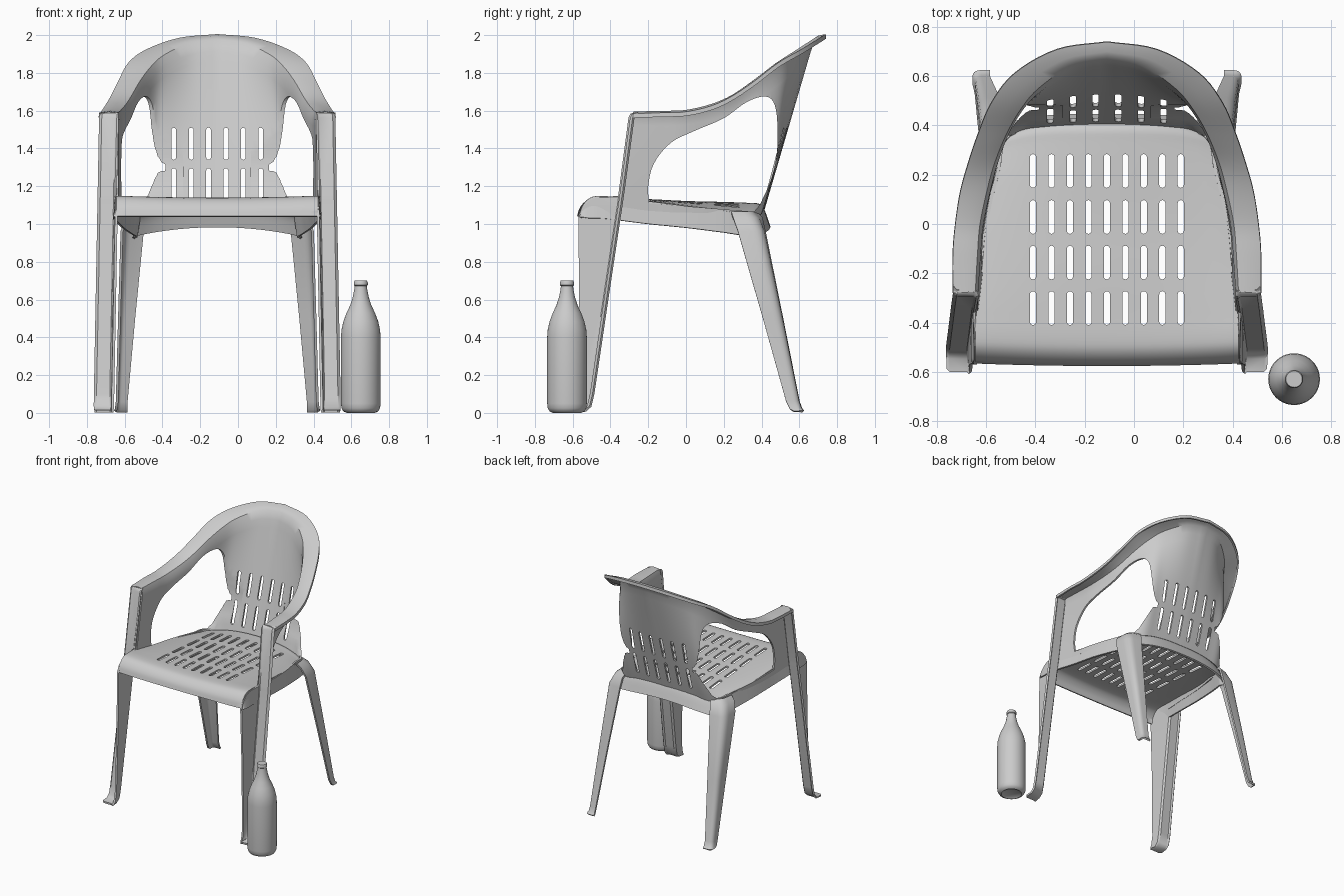
import bpy, bmesh, math
from mathutils import Vector

if "Cube" in bpy.data.objects:
    bpy.data.objects.remove(bpy.data.objects["Cube"])

CX = -0.11  # symmetry plane of the chair


def smooth(pts, n):
    """Catmull-Rom through tuples of any length."""
    p = [Vector(q) for q in pts]
    p = [2 * p[0] - p[1]] + p + [2 * p[-1] - p[-2]]
    out = []
    for i in range(1, len(p) - 2):
        a, b, c, d = p[i - 1:i + 3]
        for k in range(n):
            t = k / n
            out.append(b + (c - a) * (t / 2) + (2 * a - 5 * b + 4 * c - d) * (t * t / 2)
                       + (3 * b - a - 3 * c + d) * (t ** 3 / 2))
    return out + [p[-2]]


def make(name, bm, loc=(CX, 0, 0)):
    bmesh.ops.recalc_face_normals(bm, faces=bm.faces)
    me = bpy.data.meshes.new(name)
    bm.to_mesh(me)
    bm.free()
    ob = bpy.data.objects.new(name, me)
    ob.location = loc
    bpy.context.collection.objects.link(ob)
    return ob


def sheet(name, rows, loc=(CX, 0, 0)):
    bm = bmesh.new()
    g = [[bm.verts.new(p) for p in r] for r in rows]
    for r, s in zip(g, g[1:]):
        for j in range(len(r) - 1):
            bm.faces.new((r[j], r[j + 1], s[j + 1], s[j]))
    bmesh.ops.remove_doubles(bm, verts=bm.verts, dist=1e-5)
    return make(name, bm, loc)


def prisms(name, polys, vec):
    bm = bmesh.new()
    for poly in polys:
        a = [bm.verts.new(p) for p in poly]
        b = [bm.verts.new(Vector(p) + Vector(vec)) for p in poly]
        bm.faces.new(a)
        bm.faces.new(b[::-1])
        for i in range(len(a)):
            j = (i + 1) % len(a)
            bm.faces.new((a[i], b[i], b[j], a[j]))
    ob = make(name, bm)
    ob.hide_render = True
    return ob


def slot(u, lo, hi, r=0.0125):
    """2D outline of a round-ended slot."""
    out = []
    for c, a0 in ((hi - r, 0), (lo + r, math.pi)):
        for k in range(7):
            a = a0 + math.pi * k / 6
            out.append((u + r * math.cos(a), c + r * math.sin(a)))
    return out


def finish(ob, thick=0, mirror=False, cutters=()):
    if mirror:
        m = ob.modifiers.new("mirror", 'MIRROR')
        m.use_clip = True
    if thick:
        m = ob.modifiers.new("thickness", 'SOLIDIFY')
        m.thickness, m.offset = thick, 0
    for c in cutters:
        m = ob.modifiers.new("cut", 'BOOLEAN')
        m.object, m.operation, m.solver = c, 'DIFFERENCE', 'EXACT'
    bpy.context.view_layer.update()
    ev = ob.evaluated_get(bpy.context.evaluated_depsgraph_get())
    me = bpy.data.meshes.new_from_object(ev)
    ob.modifiers.clear()
    ob.data = me
    for c in cutters:
        bpy.data.objects.remove(c)
    bpy.ops.object.select_all(action='DESELECT')
    ob.select_set(True)
    bpy.context.view_layer.objects.active = ob
    bpy.ops.object.shade_smooth_by_angle(angle=math.radians(40))


# Seat with rolled front, side skirts and rear skirt
# (y, centre height, edge height, half width, skirt bottom)
prof = [(-.57, 1.04, 1.04, .53, 1.035), (-.555, 1.085, 1.09, .53, 1.035),
        (-.52, 1.12, 1.13, .53, 1.03), (-.47, 1.132, 1.143, .53, 1.03),
        (-.36, 1.13, 1.135, .525, 1.02), (-.2, 1.125, 1.115, .505, 1.0),
        (0, 1.115, 1.09, .485, .98), (.2, 1.11, 1.065, .45, .955),
        (.33, 1.105, 1.05, .425, .94), (.385, 1.10, 1.045, .415, .935),
        (.41, 1.07, 1.02, .415, .93), (.44, .985, .94, .43, .925)]
rows = []
for y, zc, ze, w, zb in smooth(prof, 4):
    top = []
    for k in range(-14, 15):
        s = k / 14
        bow = -.05 * s ** 4 * max(0, min(1, (y - .2) / .2)) + (.01 * s * s if y < -.4 else 0)
        top.append((s * w, y + bow, ze + (zc - ze) * (1 - s * s)))
    ye = top[0][1]
    rows.append([(-w - .015, ye, zb)] + top + [(w + .015, ye, zb)])
seat = sheet("seat", rows)
polys = [[(x, y, .8) for x, y in slot(.075 * c, lo, lo + .137)]
         for c in range(-4, 5) for lo in (-.41, -.225, -.04, .147)]
finish(seat, .014, cutters=[prisms("seat_slot_cutter", polys, (0, 0, .6))])

# Back and arms: one shell, each section = outer rim, inner rim, bottom, bulge
secs = [(.62, -.28, 1.58, .53, -.275, 1.585, .53, -.36, 1.08, 0),
        (.62, -.12, 1.585, .52, -.12, 1.587, .51, -.2, 1.07, 0),
        (.61, 0, 1.59, .51, 0, 1.592, .495, -.05, 1.06, 0),
        (.59, .13, 1.62, .48, .14, 1.625, .47, .1, 1.05, 0),
        (.56, .24, 1.67, .45, .25, 1.67, .44, .22, 1.04, .01),
        (.52, .36, 1.75, .40, .37, 1.755, .42, .33, 1.04, .035),
        (.465, .49, 1.85, .34, .47, 1.83, .35, .385, 1.05, .045),
        (.37, .61, 1.92, .27, .55, 1.89, .25, .40, 1.07, .025),
        (.2, .705, 1.98, .14, .64, 1.95, .12, .408, 1.08, .005),
        (0, .735, 2.0, 0, .67, 1.97, 0, .41, 1.08, 0)]
rows = []
for s in smooth(secs, 5):
    o, i, b = Vector(s[0:3]), Vector(s[3:6]), Vector(s[6:9])
    r = [o - Vector((0, 0, .018)), o, o.lerp(i, .5) + Vector((0, 0, .006)), o.lerp(i, .9), ]
    for k in range(1, 17):
        v = k / 16
        r.append(i.lerp(b, v) + Vector((0, s[9] * 4 * v * (1 - v), 0)))
    rows.append(r)
for p in rows[-1]:
    p.x = 0
shell = sheet("back_and_arms", rows)
hole = smooth([(-.195, 1.11), (-.2, 1.2), (-.17, 1.32), (-.08, 1.43), (.05, 1.495), (.2, 1.56),
               (.32, 1.645), (.42, 1.675), (.47, 1.63), (.485, 1.5), (.478, 1.35),
               (.445, 1.22), (.39, 1.10)], 4) + [Vector((.36, 1.065))]
holes = prisms("arm_hole_cutter", [[(u, y, z) for y, z in hole] for u in (.18, -.8)], (.62, 0, 0))
polys = [[(x, .36, z) for x, z in slot(.092 * (c - 2.5), lo, lo + .17)]
         for c in range(6) for lo in (1.125, 1.34)]
slots = prisms("back_slot_cutter", polys, (0, .4, 0))
finish(shell, .014, True, [holes, slots])

# Front legs: front strip running up to the arm, inner flange, flared foot
# (height, flange front y, strip y)
rows = []
for z, yf, yl in [(.008, -.602, -.60), (.012, -.60, -.545), (.035, -.585, -.518), (.1, -.572, -.502),
                  (.6, -.565, -.428), (1.04, -.57, -.362), (1.09, -.55, -.354), (1.125, -.51, -.349),
                  (1.14, -.47, -.347), (1.145, -.352, -.346), (1.56, -.295, -.29),
                  (1.578, -.287, -.282), (1.585, -.27, -.265)]:
    k = max(0, 1 - z / 1.6)
    ui, uo = .53 + .03 * k, .62 + .03 * k
    rows.append([(ui - .006, yf, z), (ui, yl - .008, z), (ui + .008, yl, z),
                 (uo - .012, yl, z), (uo, yl + .012, z)])
finish(sheet("front_leg", rows), .014, True)

# Rear legs: rounded corner channel (height, front edge, corner, rear inner edge)
rows = []
for z, a, c, b in [(1.06, (.45, .24), (.44, .34), (.37, .37)),
                   (1.03, (.48, .25), (.475, .37), (.38, .40)),
                   (.96, (.505, .275), (.505, .405), (.39, .415)),
                   (.5, (.518, .407), (.518, .503), (.435, .508)),
                   (.06, (.53, .53), (.53, .592), (.475, .595)),
                   (.02, (.535, .55), (.535, .605), (.475, .61)),
                   (.008, (.54, .57), (.54, .62), (.475, .62))]:
    a, b, c = Vector(a), Vector(b), Vector(c)
    p, q = a.lerp(c, .6), c.lerp(b, .4)
    r = [a]
    for k in range(6):
        t = k / 5
        r.append(p.lerp(c, t).lerp(c.lerp(q, t), t))
    rows.append([(v.x, v.y, z) for v in r + [b]])
finish(sheet("rear_leg", rows), .014, True)

# Bottle standing beside the chair
prof = [(0, .012), (.06, .01), (.075, 0), (.092, .008), (.102, .025), (.105, .05), (.105, .40),
        (.102, .44), (.092, .485), (.075, .53), (.056, .57), (.043, .61), (.034, .655), (.032, .672),
        (.037, .676), (.037, .69), (.033, .70), (0, .70)]
n = 40
rows = [[(r * math.cos(2 * math.pi * k / n), r * math.sin(2 * math.pi * k / n), z)
         for k in range(n + 1)] for r, z in prof]
bm_bottle = sheet("bottle", rows, (.65, -.63, 0))
finish(bm_bottle)
